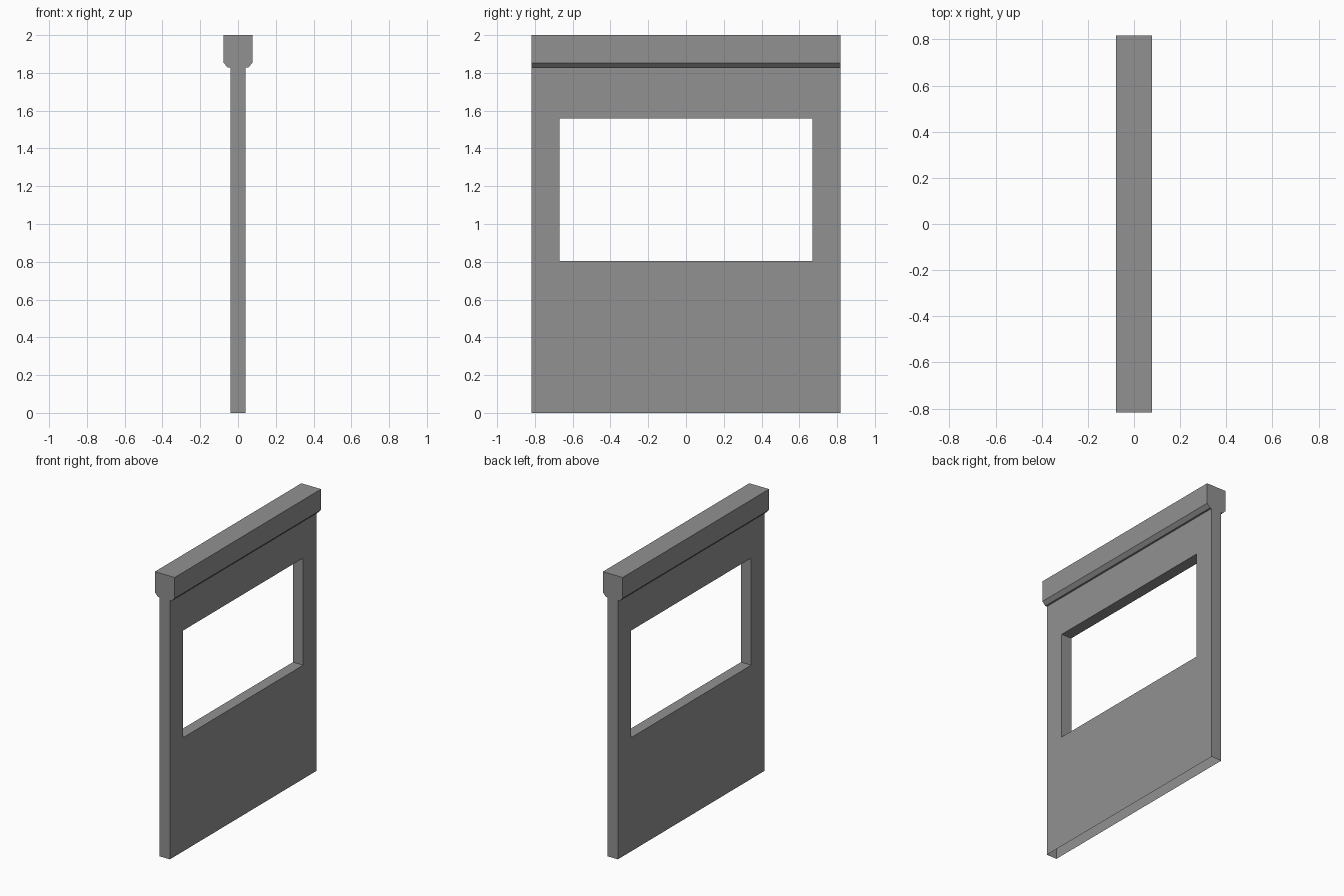
import bpy, bmesh

if "Cube" in bpy.data.objects:
    bpy.data.objects.remove(bpy.data.objects["Cube"])

HALF_LEN = 0.817   # half length along y
HALF_WALL = 0.04   # half wall thickness
WALL_TOP = 1.828

# Dark grey finish shared by both parts
grey = bpy.data.materials.new("dark_grey")
grey.diffuse_color = (0.285, 0.285, 0.285, 1.0)
grey.use_nodes = True
grey.node_tree.nodes["Principled BSDF"].inputs["Base Color"].default_value = grey.diffuse_color


def extrude_sheet(name, polygons, vec, drop):
    """Extrude flat polygons into a solid, then remove faces lying at the z levels in drop."""
    bm = bmesh.new()
    for poly in polygons:
        bm.faces.new([bm.verts.new(p) for p in poly])
    bmesh.ops.remove_doubles(bm, verts=bm.verts[:], dist=1e-5)
    res = bmesh.ops.extrude_face_region(bm, geom=bm.faces[:], use_keep_orig=True)
    moved = [g for g in res["geom"] if isinstance(g, bmesh.types.BMVert)]
    bmesh.ops.translate(bm, verts=moved, vec=vec)
    bmesh.ops.recalc_face_normals(bm, faces=bm.faces[:])
    hidden = [f for f in bm.faces
              if any(all(abs(v.co.z - z) < 1e-4 for v in f.verts)
                     and all(abs(v.co.x) < HALF_WALL + 1e-4 for v in f.verts) for z in drop)]
    bmesh.ops.delete(bm, geom=hidden, context="FACES_ONLY")
    mesh = bpy.data.meshes.new(name)
    bm.to_mesh(mesh)
    bm.free()
    mesh.materials.append(grey)
    obj = bpy.data.objects.new(name, mesh)
    bpy.context.collection.objects.link(obj)
    return obj


# Wall panel: a 3 x 3 sheet without its centre cell (the window), hollow and open underneath
ys = [-HALF_LEN, -0.67, 0.67, HALF_LEN]
zs = [0.0, 0.803, 1.559, WALL_TOP]
cells = [[(-HALF_WALL, ys[i + a], zs[j + b]) for a, b in ((0, 0), (1, 0), (1, 1), (0, 1))]
         for i in range(3) for j in range(3) if (i, j) != (1, 1)]
extrude_sheet("wall_panel", cells, (2 * HALF_WALL, 0, 0), [0.0, WALL_TOP])

# Top rail: chamfered profile run along the wall, open where it meets the wall
half = [(HALF_WALL, WALL_TOP), (0.053, WALL_TOP), (0.077, 1.853), (0.077, 2.0)]
profile = half + [(-x, z) for x, z in reversed(half)]
extrude_sheet("top_rail", [[(x, -HALF_LEN, z) for x, z in profile]],
              (0, 2 * HALF_LEN, 0), [WALL_TOP])
